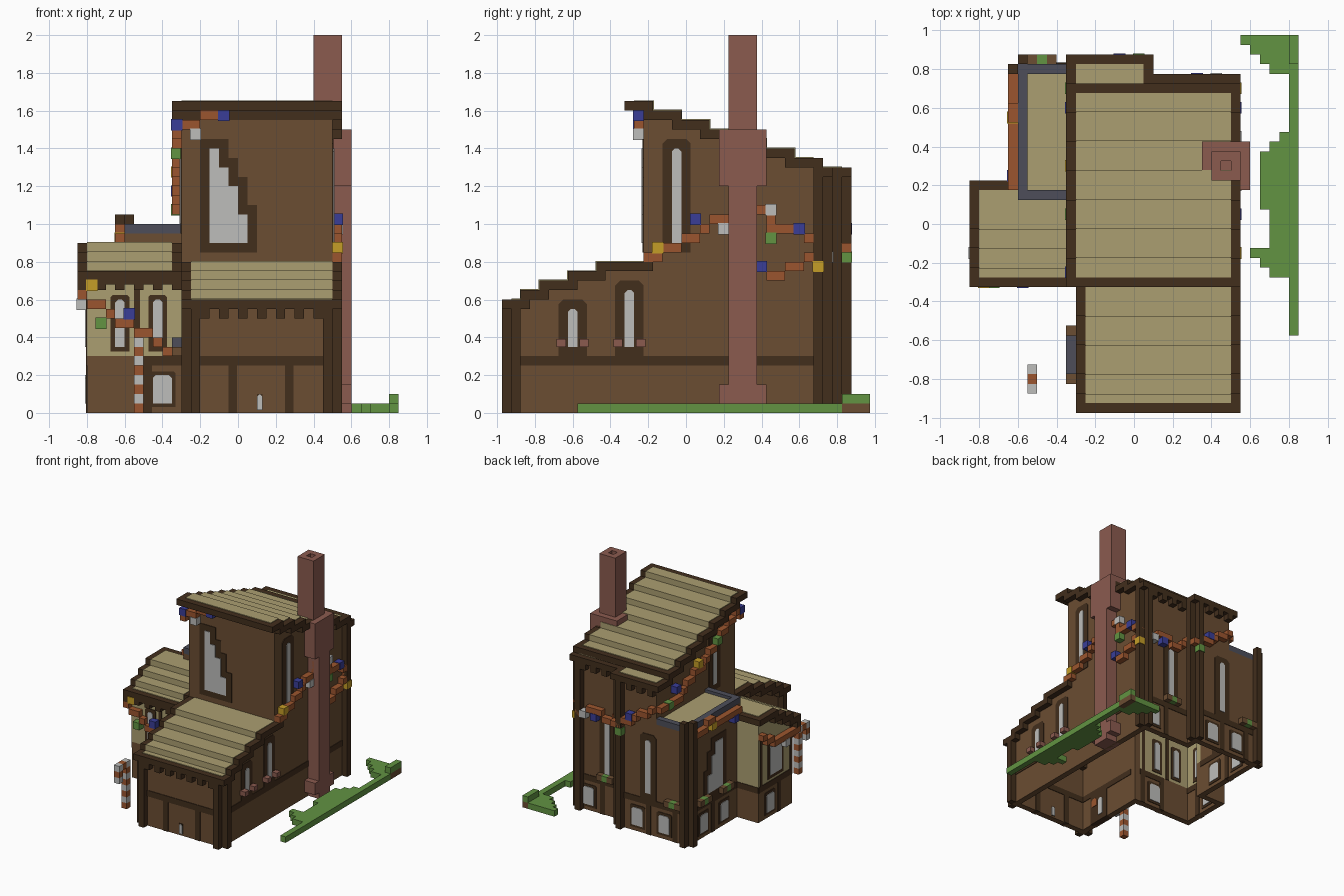
import bpy
import bmesh
from mathutils import Matrix, Vector

if "Cube" in bpy.data.objects:
    bpy.data.objects.remove(bpy.data.objects["Cube"])

UNIT = 0.05
BACK_SHIFT = -0.975
SKIN = 0.1


def linear(channel):
    return (channel / 255) ** 2.2


def material(name, *rgb):
    mat = bpy.data.materials.new(name)
    mat.use_nodes = True
    colour = [linear(c) for c in rgb] + [1]
    mat.diffuse_color = colour
    mat.node_tree.nodes["Principled BSDF"].inputs["Base Color"].default_value = colour
    return mat


timber = material("dark timber", 68, 50, 34)
brown = material("brown planks", 106, 78, 53)
tan = material("tan thatch", 170, 157, 112)
brick = material("red brick", 138, 91, 80)
orange = material("orange garland", 154, 86, 50)
green = material("leaf green", 98, 146, 68)
blue = material("blue bauble", 60, 64, 150)
yellow = material("yellow bauble", 196, 156, 44)
pale = material("pale glass", 188, 188, 186)
slate = material("slate", 78, 79, 90)


def finish(name, mat, bm):
    mesh = bpy.data.meshes.new(name)
    bmesh.ops.recalc_face_normals(bm, faces=bm.faces)
    bm.to_mesh(mesh)
    bm.free()
    mesh.materials.append(mat)
    obj = bpy.data.objects.new(name, mesh)
    bpy.context.collection.objects.link(obj)
    return obj


def place(x, y, z):
    return Vector((x * UNIT, y * UNIT + BACK_SHIFT, z * UNIT))


def part(name, mat, *boxes):
    """Boxes given as x, x, y, y, z, z in block units."""
    bm = bmesh.new()
    for xa, xb, ya, yb, za, zb in boxes:
        low, high = place(xa, ya, za), place(xb, yb, zb)
        shape = Matrix.Translation((low + high) / 2) @ Matrix.Diagonal((*(high - low), 1))
        bmesh.ops.create_cube(bm, size=1, matrix=shape)
    return finish(name, mat, bm)


def oriented(axis, low, high, start, end, za, zb):
    if axis == "x":
        return (low, high, start, end, za, zb)
    return (start, end, low, high, za, zb)


def wall_box(plane, start, end, za, zb, grow=0):
    axis, face, inward = plane
    low, high = sorted((face, face + inward))
    return oriented(axis, low - grow, high + grow, start, end, za, zb)


def cube_on(plane, along, z, grow=0):
    axis, face, inward = plane
    low, high = sorted((face, face - inward))
    return oriented(axis, low - grow, high + grow, along - grow, along + 1 + grow, z - grow, z + 1 + grow)


def plate(name, mat, plane, outline, grow):
    """A flat shape let through a wall, just proud of both faces."""
    axis, face, inward = plane
    low, high = sorted((face, face + inward))
    bm = bmesh.new()
    rings = []
    for depth in (low - grow, high + grow):
        points = [(depth, a, z) if axis == "x" else (a, depth, z) for a, z in outline]
        rings.append([bm.verts.new(place(*p)) for p in points])
    for ring in rings:
        bm.faces.new(ring)
    for i in range(len(outline)):
        j = i - 1
        bm.faces.new((rings[0][j], rings[0][i], rings[1][i], rings[1][j]))
    finish(name, mat, bm)


def arch(start, end, za, zb, cut=0.3):
    return [(start, za), (end, za), (end, zb - cut), (end - cut, zb), (start + cut, zb), (start, zb - cut)]


def window(name, plane, start, end, za, zb, rim=1):
    plate(name + "_frame", timber, plane, arch(start - rim, end + rim, za - rim, zb + rim, rim / 2), SKIN)
    plate(name + "_glass", pale, plane, arch(start, end, za, zb), SKIN * 2)


def stepped_window(name, plane, start, widths, base):
    rows, z = [], base
    for width, height in widths:
        rows.append((start, start + width, z, z + height))
        z += height
    part(name + "_frame", timber, *[wall_box(plane, a - 1, b + 1, c - 1, d + 1, SKIN) for a, b, c, d in rows])
    part(name + "_glass", pale, *[wall_box(plane, *row, SKIN * 2) for row in rows])


# Wall planes: axis, outer face, direction into the building
front, wing_left, right = ("y", 1, 1), ("x", -5, 1), ("x", 10, -1)
annex_front, annex_left, annex_back = ("y", 14, 1), ("x", -16, 1), ("y", 23, -1)
side_left, back_left, back_notch, back_right = ("x", -12, 1), ("y", 36, -1), ("x", 1, -1), ("y", 34, -1)
tall_front, tall_left = ("y", 15, 1), ("x", -6, 1)

# Roof steps: y start, y end, top height
wing_steps = [(0, 2, 12), (2, 4, 13), (4, 7, 14), (7, 10, 15), (10, 16, 16)]
tall_steps = [(13 + i * 3, 16 + i * 3, 33 - i) for i in range(8)]
annex_steps = [(13, 15, 15), (15, 17, 16), (17, 19, 17), (19, 24, 18)]


def roof(name, steps, left, end, back=None):
    """Dark stepped slab with a thatch inlay inside its border."""
    first = steps[0][0]
    last = back or steps[-1][1]
    slabs, inlay = [], []
    rising = steps[-1][2] > steps[0][2]
    for ya, yb, top in steps:
        yb = min(yb, last)
        slabs.append((left, end, max(first, ya - (not rising)), min(last, yb + rising), top - 1, top))
        inlay.append((left + 1, end - 1, max(ya - SKIN, first + 1), min(yb + SKIN, last - 1), top - 0.9, top + SKIN))
    part(name + "_trim", timber, *slabs)
    part(name + "_thatch", tan, *inlay)


roof("wing_roof", wing_steps, -6, 11)
roof("tall_roof", tall_steps[:-1], -7, 11, 34.01)
roof("annex_roof", annex_steps, -17, -6)
rear = tall_steps[-1][2]
part("rear_eave_trim", timber, (-7, 2, 33, 37, rear - 1, rear), (2, 11, 33, 35, rear - 1, rear))
part("rear_eave_thatch", tan, (-6, 1, 33, 36, rear - 0.9, rear + SKIN), (-6, 10, 33, 34, rear - 0.9, rear + SKIN))


def stepped_wall(name, mat, plane, steps, start, end, base):
    spans = [(max(a, start), min(b, end), top - 1) for a, b, top in steps]
    part(name, mat, *[wall_box(plane, a, b, base, top) for a, b, top in spans if b > a])


# Walls, open beneath
stepped_wall("wing_left_wall", brown, wing_left, wing_steps, 1, 15, 0)
stepped_wall("right_wall_front", brown, right, wing_steps, 1, 15, 0)
stepped_wall("right_wall_tall", brown, right, tall_steps, 15, 34, 0)
stepped_wall("tall_left_wall", brown, tall_left, tall_steps, 15, 36, 15)
part("front_walls", brown, wall_box(front, -5, 10, 0, 11), wall_box(tall_front, -6, 10, 15, 32),
     wall_box(("y", 22, 1), -12, -6, 15, 19))
part("back_walls", brown, wall_box(back_left, -12, -6, 0, 19), wall_box(back_left, -6, 1, 0, 25),
     wall_box(back_notch, 33, 36, 0, 25), wall_box(back_right, 0, 10, 0, 25))
part("side_left_wall", brown, wall_box(side_left, 23, 36, 0, 19), wall_box(side_left, 22, 23, 15, 19))
part("annex_base", brown, wall_box(annex_front, -16, -5, 0, 6), wall_box(annex_left, 14, 23, 0, 6),
     wall_box(annex_back, -16, -11, 0, 6))
part("annex_plaster", tan, wall_box(annex_front, -16, -5, 6, 14), wall_box(annex_back, -16, -11, 6, 17))
stepped_wall("annex_left_plaster", tan, annex_left, annex_steps, 14, 23, 6)

# Floor band and sill beam round the plan
runs = [(front, -5, 10), (wing_left, 1, 14), (right, 1, 34), (annex_front, -10, -5), (annex_left, 14, 23),
        (annex_back, -16, -12), (side_left, 23, 36), (back_left, -12, 1), (back_notch, 34, 36), (back_right, 1, 10)]
part("floor_band", timber, *[wall_box(p, a, b, 5, 6, SKIN) for p, a, b in runs])
uprights = [(front, -1), (front, 5), (back_left, -5), (back_left, -10), (back_right, 5),
            (side_left, 29), (annex_left, 17), (annex_front, -10), (annex_front, -6)]
part("ground_uprights", timber, *[wall_box(p, a, a + 0.9, 0, 5, SKIN) for p, a in uprights])
part("annex_uprights", timber, *[wall_box(annex_front, a, a + 0.6, 6, 14, SKIN) for a in (-11, -6)],
     *[wall_box(annex_left, a, a + 0.6, 6, 14, SKIN) for a in (14, 22)])


# Notched corner posts: corner, outward signs, height
def post(name, x, y, sx, sy, top):
    xs, ys = sorted((x, x - sx)), sorted((y, y + sy))
    xo, yo = sorted((x, x + sx)), sorted((y, y - sy))
    part(name, timber, (*xs, *ys, 0, top), (*xo, *yo, 0, top))


post("front_right_post", 10, 1, 1, -1, 11)
post("front_left_post", -5, 1, -1, -1, 11)
post("back_right_post", 10, 34, 1, 1, 25)
post("back_notch_post", 1, 36, 1, 1, 25)
post("side_left_post", -12, 36, -1, 1, 21)

# Corbels under the eaves
part("wing_corbels", timber, *[(x, x + 1, 0, 1, 10, 11) for x in range(-4, 10, 2)])
part("annex_corbels", timber, (-17, -6, 13, 14, 13.6, 14), *[(x, x + 1, 13, 14, 13, 14) for x in range(-17, -6, 2)])
part("rear_corbels", timber, *[(x, x + 1, 34, 35, 24, 25) for x in range(2, 10, 2)],
     *[(x, x + 1, 36, 37, 24, 25) for x in range(-6, 1, 2)])

# Flat side roof with slate rim
part("side_roof", tan, (-11, -6, 23, 35, 18.5, 19.5))
part("side_roof_rim", slate, (-12, -11, 22, 36, 19, 20), (-12, -6, 22, 23, 19, 20), (-12, -6, 35, 36, 19, 20))

# Windows
lancet = [(4, 3), (3, 3), (2, 2), (1, 2)]
stepped_window("tall_front_window", tall_front, -3, lancet, 18)
stepped_window("side_left_window", side_left, 27, lancet[:-1], 7)
for name, plane, start, low, high in [
        ("wing_right_window", right, 7, 7, 11), ("mid_right_window", right, 13, 7, 13),
        ("tall_right_window", right, 18, 18, 28), ("rear_right_window", back_right, 4, 7, 16),
        ("rear_left_window", back_left, -5, 7, 16), ("tall_left_window", tall_left, 20, 20, 28)]:
    window(name, plane, start, start + 1, low, high)
for start in (-13, -9):
    window("annex_front_window", annex_front, start, start + 1, 7, 12, 0.5)
window("annex_left_window", annex_left, 17, 20, 7, 12, 0.6)
window("front_slit", front, 2, 2.6, 0.3, 2, 0.01)
for plane, start in [(back_left, -3.5), (back_left, -8.5), (side_left, 25.5), (side_left, 31), (annex_left, 19),
                     (annex_front, -9), (back_right, 7)]:
    window("ground_window", plane, start, start + 2, 1, 4, 0.4)

# Side door with wreath and awning
plate("side_door", timber, wing_left, arch(4, 8, 0, 6), SKIN)
plate("door_glass", pale, wing_left, arch(6, 7, 1, 4), SKIN * 2)
plate("door_wreath", orange, wing_left, arch(4.4, 5.6, 3, 4.4), SKIN * 2)
part("awning", slate, (-7, -5, 4, 8, 7, 8))
part("awning_brackets", brown, (-7, -5, 3, 4, 6, 7), (-7, -5, 8, 9, 6, 7))

# Window boxes
part("brick_window_boxes", brick, *[(10, 11, y, y + 1, 7, 7.8) for y in (5.8, 8.2, 11.8, 14.2)])
for plane, along in [(back_right, 4), (back_left, -10), (side_left, 32), (side_left, 26)]:
    part("planter", brown, *[cube_on(plane, along + side, 6) for side in (-1, 1)])
    part("planter_leaves", green, cube_on(plane, along, 6))

# Chimney with an open flue
part("chimney_shaft", brick, (9, 12, 24, 27, 0, 24), (9, 12, 23, 28, 1, 3), (7, 12, 23, 28, 24, 30))
part("chimney_stack", brick, (8, 9, 24, 27, 30, 40), (10, 11, 24, 27, 30, 40),
     (9, 10, 24, 25, 30, 40), (9, 10, 26, 27, 30, 40))


# Garlands: blocks along a path on a wall
def garland(name, plane, *points):
    cells = []
    for (a, z), (b, w) in zip(points, points[1:]):
        count = max(abs(b - a), abs(w - z))
        cells += [(round(a + (b - a) * i / count), round(z + (w - z) * i / count)) for i in range(count + 1)]
    part(name, orange, *[cube_on(plane, *cell) for cell in sorted(set(cells))])


garland("right_garland", right, (15, 16), (18, 17), (19, 18), (23, 20), (24, 22))
garland("right_loop_garland", right, (27, 21), (28, 19), (31, 19), (33, 17), (31, 15), (28, 14))
garland("back_right_garland", back_right, (9, 16), (6, 17), (3, 16), (1, 18))
garland("back_left_garland", back_left, (1, 17), (-2, 18), (-6, 21))
garland("tall_left_garland", tall_left, (35, 21), (30, 21), (28, 23), (24, 24), (22, 26), (18, 28), (15, 30))
garland("tall_front_garland", tall_front, (-7, 29), (-5, 30), (-4, 31), (-3, 31))
garland("side_garland", side_left, (23, 18), (28, 18), (30, 19), (34, 18))
garland("annex_front_garland", annex_front, (-17, 12), (-14, 10), (-13, 9), (-10, 8), (-9, 7), (-7, 6))
garland("annex_left_garland", annex_left, (22, 14), (19, 12), (14, 12))

# Baubles by colour
baubles = {
    blue: [(right, 20, 20), (right, 31, 19), (right, 27, 15), (right, 36, 21), (back_left, -2, 19), (back_right, 6, 16),
           (tall_left, 31, 23), (tall_front, -7, 30), (tall_front, -2, 31), (side_left, 24, 17), (annex_front, -12, 10)],
    yellow: [(right, 16, 17), (right, 33, 15), (tall_left, 25, 25), (annex_front, -16, 13), (side_left, 30, 18)],
    green: [(right, 28, 18), (tall_left, 20, 27), (tall_left, 33, 21), (annex_front, -15, 9), (back_left, 0, 16)],
    pale: [(right, 23, 19), (right, 28, 21), (tall_front, -5, 29), (back_right, 8, 16), (annex_left, 16, 11)],
}
for mat, spots in baubles.items():
    part(mat.name + "_set", mat, *[cube_on(*spot, SKIN) for spot in spots if spot[1] < 36])

# Striped cane by the side door
for mat, parity in ((pale, 1), (orange, 0)):
    stem = [(-11, -10, 4, 5, z, z + 1) for z in range(8) if z % 2 == parity]
    hook = [(-11, -10, 2, 3, z, z + 1) for z in (5, 6, 7) if z % 2 == parity]
    part("cane_" + mat.name, mat, *stem, *hook, *([(-11, -10, 3, 4, 7, 8)] if mat is orange else []))

# Hedge bed: inner edge of each row of leaves
rows = [(8, 14, 16), (14, 15, 14), (15, 16, 13), (16, 17, 12), (17, 21, 14), (21, 27, 13), (27, 28, 14),
        (28, 29, 15), (29, 35, 16), (35, 36, 14), (36, 37, 13), (37, 38, 12), (38, 39, 11)]
part("hedge", green, *[(edge, 16, ya, yb, 0, 1) for ya, yb, edge in rows],
     (16, 17, 8, 36, 0, 1), (16, 17, 36, 39, 1, 2))
part("hedge_trunk", brown, (16, 17, 36, 39, 0, 1))
